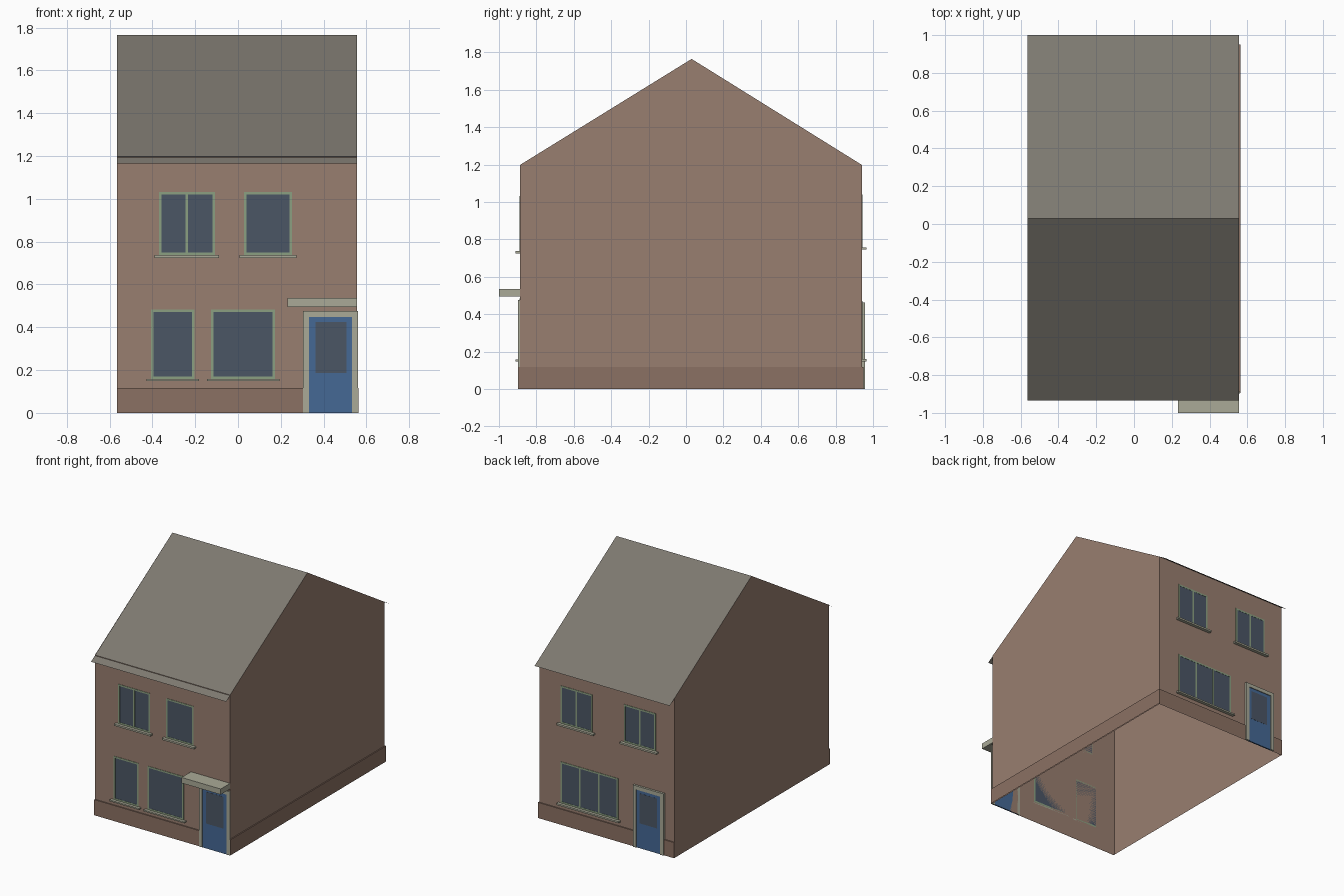
import bpy, bmesh

if "Cube" in bpy.data.objects:
    bpy.data.objects.remove(bpy.data.objects["Cube"])

# Main dimensions
XL, XR = -0.565, 0.556            # party wall, exposed side wall
YF, YB = -0.888, 0.941            # front and back walls
EAVE, RIDGE, RIDGE_Y = 1.198, 1.765, 0.03
PLINTH_H, PLINTH_D = 0.117, 0.008


def material(name, rgb):
    m = bpy.data.materials.new(name)
    m.diffuse_color = (*rgb, 1)
    m.use_nodes = True
    m.node_tree.nodes["Principled BSDF"].inputs["Base Color"].default_value = m.diffuse_color
    return m


BRICK = material("brick", (0.315, 0.209, 0.162))
BASE = material("plinth_brick", (0.26, 0.165, 0.125))
SLATE = material("slate", (0.205, 0.19, 0.162))
STONE = material("stone", (0.40, 0.40, 0.31))
GREEN = material("frame_green", (0.26, 0.35, 0.22))
GLASS = material("glass", (0.07, 0.093, 0.13))
BLUE = material("door_blue", (0.06, 0.14, 0.30))


def finish(bm, name, mat):
    me = bpy.data.meshes.new(name)
    bm.to_mesh(me)
    bm.free()
    me.materials.append(mat)
    ob = bpy.data.objects.new(name, me)
    bpy.context.collection.objects.link(ob)
    return ob


def faces(name, mat, polys, recalc=True):
    """Join polygons given as point lists into one mesh."""
    bm = bmesh.new()
    for p in polys:
        bm.faces.new([bm.verts.new(v) for v in p])
    bmesh.ops.remove_doubles(bm, verts=bm.verts, dist=1e-5)
    if recalc:
        bmesh.ops.recalc_face_normals(bm, faces=bm.faces)
    return finish(bm, name, mat)


def boxes(name, mat, wall, depth, rects):
    """Boxes (x0, x1, z0, z1) standing out from a wall by depth."""
    y, out = (YF, -1) if wall == "front" else (YB, 1)
    bm = bmesh.new()
    for x0, x1, z0, z1 in rects:
        vs = bmesh.ops.create_cube(bm, size=1)["verts"]
        for v in vs:
            v.co.x = x0 if v.co.x < 0 else x1
            v.co.z = z0 if v.co.z < 0 else z1
            v.co.y = y if v.co.y < 0 else y + out * depth
    bmesh.ops.recalc_face_normals(bm, faces=bm.faces)
    return finish(bm, wall + "_" + name, mat)


def window(name, wall, x0, x1, z0, z1, panes, sill_h):
    t = 0.012
    boxes(name + "_glass", GLASS, wall, 0.0015, [(x0 + t, x1 - t, z0 + t, z1 - t)])
    bars = [(x0, x0 + t, z0, z1), (x1 - t, x1, z0, z1),
            (x0 + t, x1 - t, z0, z0 + t), (x0 + t, x1 - t, z1 - t, z1)]
    for i in range(1, panes):
        x = x0 + (x1 - x0) * i / panes
        bars.append((x - t / 2, x + t / 2, z0 + t, z1 - t))
    boxes(name + "_frame", GREEN, wall, 0.003, bars)
    boxes(name + "_sill", STONE, wall, 0.024, [(x0 - 0.02, x1 + 0.02, z0 - sill_h, z0)])


def door(wall, x0, x1, top, frame_d, leaf_d):
    t = 0.028
    boxes("door_frame", STONE, wall, frame_d,
          [(x0, x0 + t, 0, top), (x1 - t, x1, 0, top), (x0 + t, x1 - t, top - t, top)])
    boxes("door_leaf", BLUE, wall, leaf_d, [(x0 + t, x1 - t, 0, top - t)])
    boxes("door_glass", GLASS, wall, leaf_d + 0.001,
          [(x0 + 0.059, x1 - 0.053, 0.187, top - 0.052)])


# Brick shell, open underneath
gable = [(YF, 0), (YB, 0), (YB, EAVE), (RIDGE_Y, RIDGE), (YF, EAVE)]
faces("walls", BRICK, [
    [(XL, y, z) for y, z in reversed(gable)],
    [(XR, y, z) for y, z in gable],
    [(XL, YF, 0), (XR, YF, 0), (XR, YF, EAVE), (XL, YF, EAVE)],
    [(XR, YB, 0), (XL, YB, 0), (XL, YB, EAVE), (XR, YB, EAVE)]], recalc=False)

# Thin roof sheets overhanging front and back
slopes = []
for y in (-0.934, 1.0):
    z = RIDGE - (RIDGE - EAVE) * abs(y - RIDGE_Y) / (YB - RIDGE_Y)
    a, b = (XL, XR) if y < 0 else (XR, XL)
    slopes.append([(a, y, z), (b, y, z), (b, RIDGE_Y, RIDGE), (a, RIDGE_Y, RIDGE)])
faces("roof", SLATE, slopes, recalc=False)

# Plinth around front, side and back
d = PLINTH_D
outer = [(XL, YF - d), (XR + d, YF - d), (XR + d, YB + d), (XL, YB + d)]
inner = [(XL, YF), (XR, YF), (XR, YB), (XL, YB)]
strip = []
for i in range(3):
    a, b, c, e = outer[i], outer[i + 1], inner[i + 1], inner[i]
    strip.append([(*a, 0), (*b, 0), (*b, PLINTH_H), (*a, PLINTH_H)])
    strip.append([(*a, PLINTH_H), (*b, PLINTH_H), (*c, PLINTH_H), (*e, PLINTH_H)])
for o, n in ((outer[0], inner[0]), (inner[3], outer[3])):
    strip.append([(*n, 0), (*o, 0), (*o, PLINTH_H), (*n, PLINTH_H)])
faces("plinth", BASE, strip, recalc=False)

# Front windows, door and canopy
window("upper_left_window", "front", -0.37, -0.108, 0.737, 1.033, 2, 0.013)
window("upper_right_window", "front", 0.028, 0.253, 0.737, 1.033, 1, 0.013)
window("lower_left_window", "front", -0.407, -0.203, 0.158, 0.484, 1, 0.01)
window("lower_right_window", "front", -0.126, 0.173, 0.158, 0.484, 1, 0.01)
door("front", 0.304, 0.561, 0.477, 0.0105, 0.0092)
boxes("door_canopy", STONE, "front", 0.112, [(0.232, 0.557, 0.494, 0.536)])

# Back windows and door
window("upper_left_window", "back", 0.117, 0.38, 0.758, 1.04, 2, 0.013)
window("upper_right_window", "back", -0.409, -0.145, 0.758, 1.04, 2, 0.013)
window("lower_window", "back", -0.097, 0.38, 0.16, 0.47, 3, 0.012)
door("back", -0.483, -0.229, 0.463, 0.016, 0.010)
